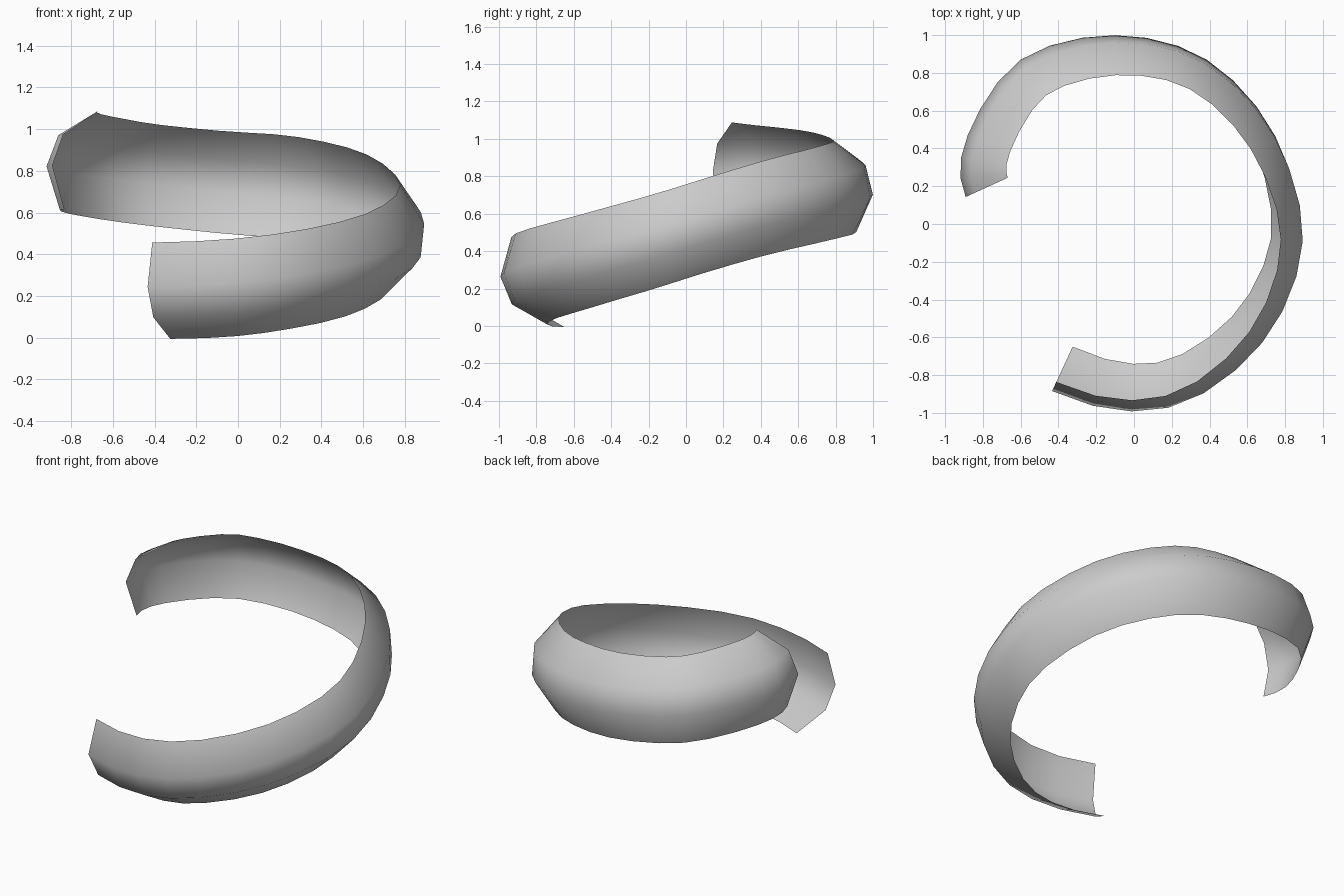
import bpy, bmesh, math
from mathutils import Vector

if "Cube" in bpy.data.objects:
    bpy.data.objects.remove(bpy.data.objects["Cube"])

# Spine of the band: x, y, z and outward lean in degrees
KEYS = [Vector(k) for k in (
    (-.42, -.855, .17, -24), (.175, -.945, .21, -21), (.665, -.615, .315, -14),
    (.885, -.09, .465, -6), (.745, .465, .63, 2), (.38, .86, .73, 8),
    (-.1, .98, .78, 14), (-.585, .85, .835, 18), (-.855, .46, .88, 20),
    (-.865, .155, .90, 21))]
STEPS = 3

# Open three-sided cross-section: outward offset, upward offset
PROFILE = [(-.135, .253), (0, .08), (0, -.08), (-.135, -.253)]


def extend(a, b, c):
    return 3 * a - 3 * b + c


def spline(keys, steps):
    """Sample a smooth curve through the keys."""
    k = [extend(*keys[:3])] + keys + [extend(*keys[:-4:-1])]
    points = []
    for i in range(1, len(k) - 2):
        a, b, c, d = k[i - 1:i + 3]
        for s in range(steps):
            t = s / steps
            points.append(b + (c - a) * t / 2 + (a - 2.5 * b + 2 * c - d / 2) * t ** 2
                          + (1.5 * (b - c) + (d - a) / 2) * t ** 3)
    return points + [keys[-1]]


# Sweep the leaning profile along the spine
spine = spline(KEYS, STEPS)
ends = [extend(*spine[:3])] + spine + [extend(*spine[:-4:-1])]
bm = bmesh.new()
rows = []
for i, p in enumerate(spine):
    along = ends[i + 2] - ends[i]
    out = Vector((along.y, -along.x, 0)).normalized()
    lean = math.radians(p.w)
    up = Vector((0, 0, 1))
    normal = out * math.cos(lean) + up * math.sin(lean)
    across = up * math.cos(lean) - out * math.sin(lean)
    rows.append([bm.verts.new(p.xyz + normal * n + across * h) for n, h in PROFILE])
for r, q in zip(rows, rows[1:]):
    for j in range(len(PROFILE) - 1):
        bm.faces.new((r[j], r[j + 1], q[j + 1], q[j])).smooth = True

mesh = bpy.data.meshes.new("spiral_band")
bm.to_mesh(mesh)
bm.free()
band = bpy.data.objects.new("spiral_band", mesh)
bpy.context.collection.objects.link(band)

# Plain grey material
grey = bpy.data.materials.new("light_grey")
grey.use_nodes = True
colour = (.6, .6, .6, 1)
grey.diffuse_color = colour
grey.node_tree.nodes["Principled BSDF"].inputs["Base Color"].default_value = colour
mesh.materials.append(grey)
